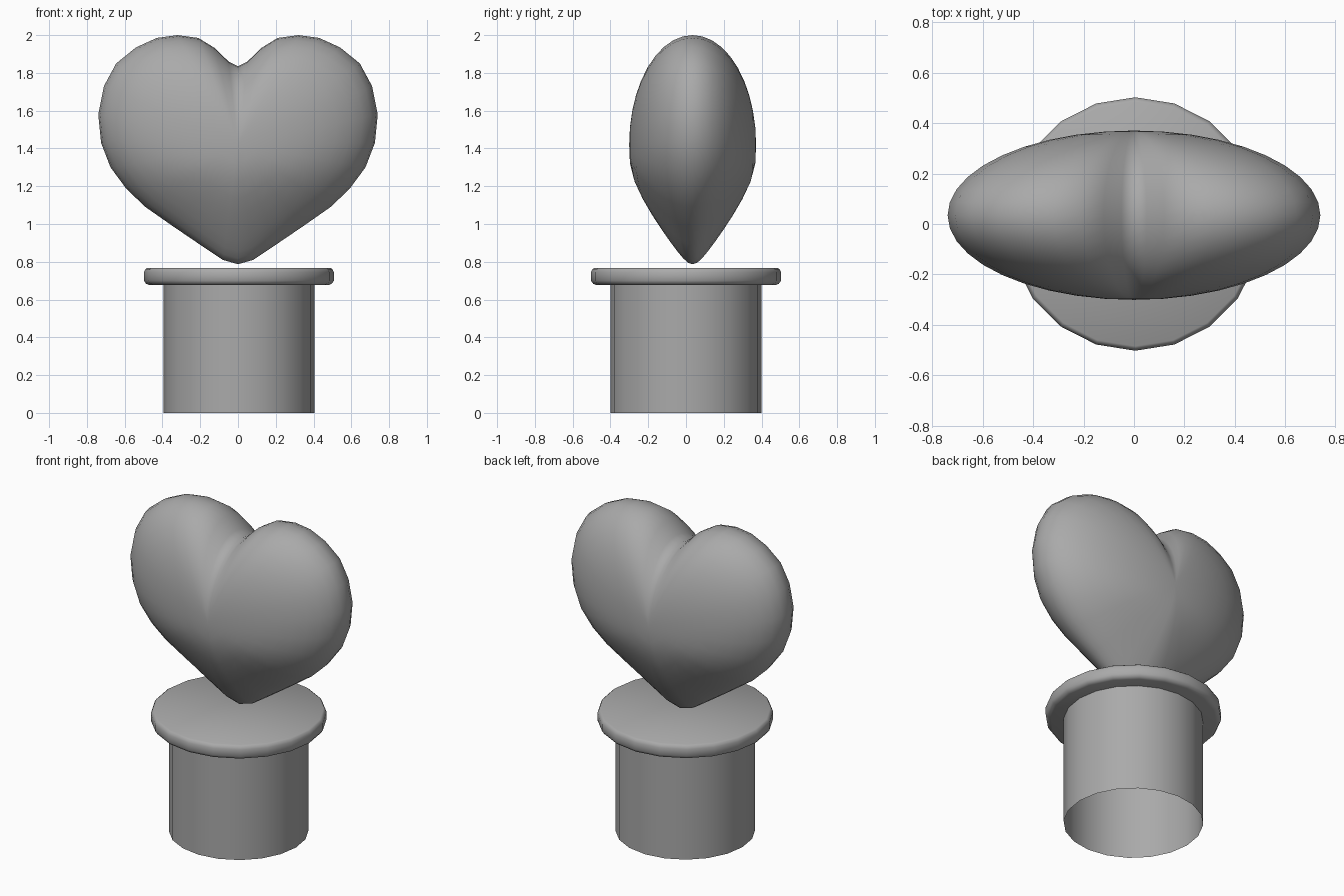
import bpy, bmesh, math

if "Cube" in bpy.data.objects:
    bpy.data.objects.remove(bpy.data.objects["Cube"])

grey = bpy.data.materials.new("plain grey")
grey.use_nodes = True
grey.diffuse_color = (0.4, 0.4, 0.4, 1)
grey.node_tree.nodes["Principled BSDF"].inputs["Base Color"].default_value = (0.4, 0.4, 0.4, 1)


def finish(bm, name, angle):
    bmesh.ops.recalc_face_normals(bm, faces=bm.faces)
    mesh = bpy.data.meshes.new(name)
    bm.to_mesh(mesh)
    bm.free()
    mesh.materials.append(grey)
    obj = bpy.data.objects.new(name, mesh)
    bpy.context.collection.objects.link(obj)
    bpy.ops.object.select_all(action='DESELECT')
    obj.select_set(True)
    bpy.context.view_layer.objects.active = obj
    bpy.ops.object.shade_smooth_by_angle(angle=math.radians(angle))
    return obj


def lathe(name, profile, sides, angle):
    """Spin a radius/height profile; zero radius closes the end with one face."""
    bm = bmesh.new()
    rings = []
    for r, z in profile:
        rings.append([bm.verts.new((0.005 + r * math.cos(math.tau * i / sides),
                                    r * math.sin(math.tau * i / sides), z))
                      for i in range(sides)])
    for a, b in zip(rings, rings[1:]):
        for i in range(sides):
            j = (i + 1) % sides
            bm.faces.new((a[i], a[j], b[j], b[i]))
    return bm, rings


# Open-bottomed column
bm, rings = lathe("column", [(0.4, 0), (0.4, 0.685)], 20, 40)
finish(bm, "column", 40)

# Rounded slab on top of the column
bm, rings = lathe("slab", [(0.475, 0.677), (0.492, 0.684), (0.503, 0.7),
                           (0.503, 0.745), (0.495, 0.761), (0.485, 0.768)], 20, 40)
bm.faces.new(rings[0])
bm.faces.new(rings[-1])
finish(bm, "slab", 40)

# Heart: half outline from notch to tip, mirrored, then shrunk towards front and back
half = [(0, 1.835), (0.05, 1.86), (0.12, 1.93), (0.21, 1.985), (0.32, 2.0),
        (0.43, 1.985), (0.54, 1.935), (0.645, 1.85), (0.71, 1.73), (0.74, 1.58),
        (0.725, 1.43), (0.675, 1.30), (0.59, 1.185), (0.49, 1.09), (0.34, 0.985),
        (0.2, 0.89), (0.08, 0.81), (0, 0.787)]
outline = half + [(-x, z) for x, z in half[-2:0:-1]]
MID_Z, MID_Y, DEPTH, STEPS = 1.42, 0.035, 0.336, 20


def point(x, z, phi):
    s = math.cos(phi)
    height = MID_Z + (z - MID_Z) * s
    # the lower part narrows to a cone
    t = min(1, max(0, (1.3 - height) / 0.5))
    return (x * s, MID_Y + DEPTH * math.sin(phi) * (1 - 0.55 * t ** 1.4), height)


bm = bmesh.new()
rings = []
for k in range(1, STEPS):
    phi = math.pi * (k / STEPS - 0.5)
    rings.append([bm.verts.new(point(x, z, phi)) for x, z in outline])
count = len(outline)
for a, b in zip(rings, rings[1:]):
    for i in range(count):
        j = (i + 1) % count
        bm.faces.new((a[i], a[j], b[j], b[i]))
for ring, side in ((rings[0], -1), (rings[-1], 1)):
    pole = bm.verts.new((0, MID_Y + side * DEPTH, MID_Z))
    for i in range(count):
        bm.faces.new((ring[i], ring[(i + 1) % count], pole))
finish(bm, "heart", 80)
